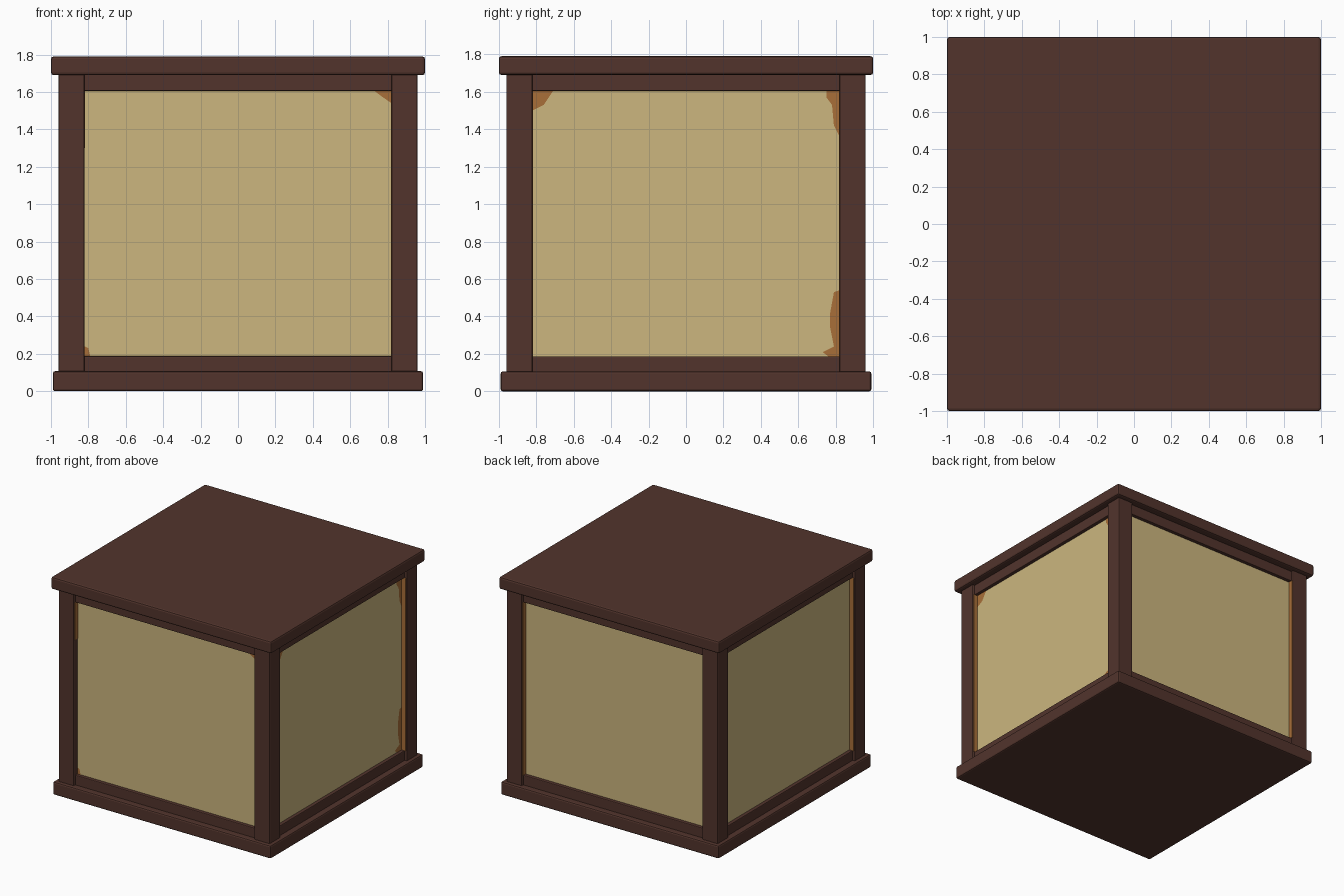
import bpy, bmesh, math
from mathutils import Matrix, Vector

if "Cube" in bpy.data.objects:
    bpy.data.objects.remove(bpy.data.objects["Cube"])


def material(name, srgb):
    m = bpy.data.materials.new(name)
    lin = [((c / 255 + 0.055) / 1.055) ** 2.4 for c in srgb]
    m.diffuse_color = (*lin, 1)
    m.use_nodes = True
    m.node_tree.nodes["Principled BSDF"].inputs["Base Color"].default_value = m.diffuse_color
    return m


WOOD = material("dark brown wood", (82, 52, 44))
PAPER = material("cream panel", (204, 182, 126))
WORN = material("worn orange", (168, 110, 56))


def finish(name, bm, mat, turn=0, bevel=0.0):
    # turn: quarter turns about z, taking the front to right, back, left
    bm.transform(Matrix.Rotation(turn * math.pi / 2, 4, 'Z'))
    me = bpy.data.meshes.new(name)
    bm.to_mesh(me)
    bm.free()
    me.materials.append(mat)
    ob = bpy.data.objects.new(name, me)
    bpy.context.collection.objects.link(ob)
    if bevel:
        mod = ob.modifiers.new("soft edges", 'BEVEL')
        mod.width = bevel
        mod.segments = 2
    return ob


def box(name, lo, hi, mat, turn=0, bevel=0.0):
    bm = bmesh.new()
    bmesh.ops.create_cube(bm, size=1)
    lo, hi = Vector(lo), Vector(hi)
    for v in bm.verts:
        v.co = Vector([(lo[i] + hi[i]) / 2 + v.co[i] * (hi[i] - lo[i]) for i in range(3)])
    return finish(name, bm, mat, turn, bevel)


def patch(name, pts, turn):
    # flat worn spot just in front of a panel
    bm = bmesh.new()
    bm.faces.new([bm.verts.new((x, -0.914, z)) for x, z in pts])
    return finish(name, bm, WORN, turn)


# base and lid slabs
box("base_slab", (-0.99, -0.99, 0), (0.99, 0.99, 0.107), WOOD, bevel=0.012)
box("lid_slab", (-1, -1, 1.69), (1, 1, 1.79), WOOD, bevel=0.014)

for k, side in enumerate(("front", "right", "back", "left")):
    # corner post, rails and recessed panel
    box(side + "_post", (0.82, -0.96, 0.09), (0.96, -0.82, 1.70), WOOD, k, 0.008)
    box(side + "_lower_rail", (-0.83, -0.94, 0.09), (0.83, -0.84, 0.187), WOOD, k, 0.006)
    box(side + "_upper_rail", (-0.83, -0.94, 1.605), (0.83, -0.84, 1.70), WOOD, k, 0.006)
    box(side + "_panel", (-0.83, -0.912, 0.15), (0.83, -0.87, 1.65), PAPER, k)
    # worn strips on the inner sides of the posts
    for s in (-1, 1):
        low = 1.3 if (k == 0 and s < 0) else 0.187
        a, b = sorted((s * 0.817, s * 0.825))
        box(side + "_post_strip", (a, -0.951, low), (b, -0.90, 1.605), WORN, k)

# worn spots in the panel corners
patch("front_corner_wear", [(0.82, 1.54), (0.82, 1.605), (0.73, 1.605), (0.77, 1.575)], 0)
patch("front_low_wear", [(-0.82, 0.187), (-0.79, 0.187), (-0.80, 0.23), (-0.82, 0.24)], 0)
patch("right_corner_wear", [(-0.82, 1.50), (-0.76, 1.53), (-0.71, 1.605), (-0.82, 1.605)], 1)
patch("right_upper_wear", [(0.82, 1.36), (0.82, 1.605), (0.75, 1.605), (0.75, 1.57),
                           (0.78, 1.53), (0.79, 1.42)], 1)
patch("right_lower_wear", [(0.73, 0.21), (0.76, 0.187), (0.82, 0.187), (0.82, 0.54),
                           (0.79, 0.53), (0.77, 0.42), (0.77, 0.34), (0.79, 0.24)], 1)
